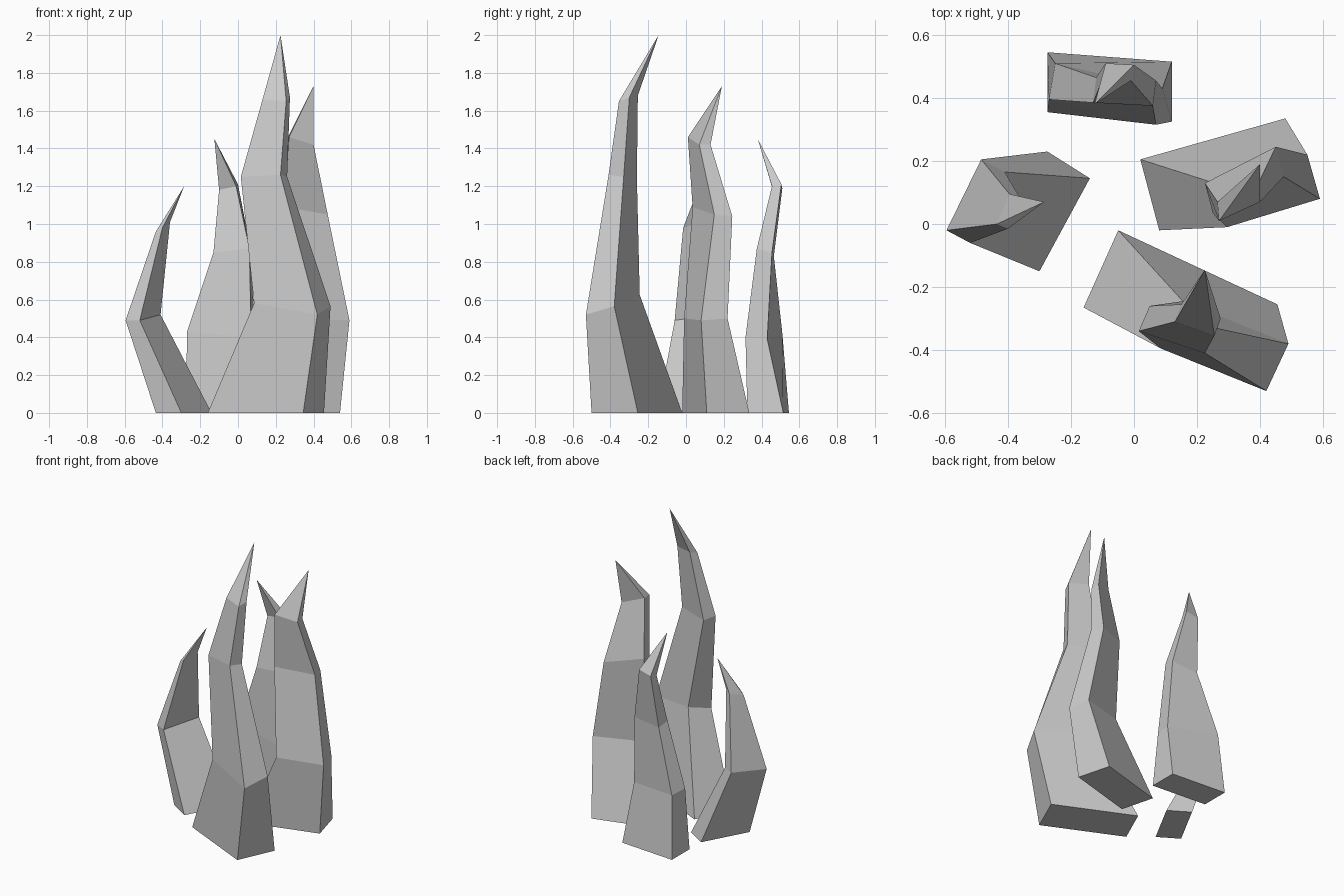
import bpy, bmesh
from mathutils import Vector


def blade(name, tip, rings):
    """Four-sided spike: each ring is a parallelogram given by its
    front-left, front-right and back-right corners; all rings end in one tip."""
    bm = bmesh.new()
    loops = []
    for fl, fr, br in rings:
        a, b, c = Vector(fl), Vector(fr), Vector(br)
        loops.append([bm.verts.new(p) for p in (a, b, c, a + c - b)])
    bm.faces.new(loops[0][::-1])
    for low, high in zip(loops, loops[1:]):
        for i in range(4):
            j = (i + 1) % 4
            bm.faces.new((low[i], low[j], high[j], high[i]))
    top = bm.verts.new(tip)
    for i in range(4):
        bm.faces.new((loops[-1][i], loops[-1][(i + 1) % 4], top))
    bmesh.ops.recalc_face_normals(bm, faces=bm.faces)
    mesh = bpy.data.meshes.new(name)
    bm.to_mesh(mesh)
    bm.free()
    obj = bpy.data.objects.new(name, mesh)
    bpy.context.collection.objects.link(obj)
    return obj


# Tallest blade at the front
blade("front_blade", (0.225, -0.145, 2.0), [
    ((-0.16, -0.265, 0), (0.345, -0.50, 0), (0.455, -0.255, 0)),
    ((0.085, -0.395, 0.58), (0.42, -0.53, 0.52), (0.49, -0.38, 0.565)),
    ((0.015, -0.34, 1.25), (0.225, -0.41, 1.26), (0.26, -0.33, 1.25)),
    ((0.13, -0.31, 1.66), (0.255, -0.355, 1.65), (0.275, -0.30, 1.67)),
])

# Second tallest blade on the right
blade("right_blade", (0.40, 0.19, 1.73), [
    ((0.08, -0.02, 0), (0.54, 0.11, 0), (0.48, 0.335, 0)),
    ((0.295, -0.01, 0.50), (0.59, 0.08, 0.49), (0.55, 0.22, 0.50)),
    ((0.25, 0.035, 1.09), (0.475, 0.15, 1.05), (0.45, 0.245, 1.04)),
    ((0.27, 0.01, 1.46), (0.40, 0.07, 1.42), (0.395, 0.13, 1.42)),
])

# Short curved blade on the left
blade("left_blade", (-0.285, 0.07, 1.2), [
    ((-0.435, -0.065, 0), (-0.30, -0.15, 0), (-0.14, 0.145, 0)),
    ((-0.595, -0.02, 0.49), (-0.52, -0.06, 0.49), (-0.41, 0.165, 0.52)),
    ((-0.435, 0.0, 0.96), (-0.40, -0.015, 0.98), (-0.36, 0.08, 1.01)),
])

# Blade at the back
blade("back_blade", (-0.125, 0.38, 1.45), [
    ((-0.275, 0.355, 0), (0.12, 0.325, 0), (0.12, 0.515, 0)),
    ((-0.27, 0.395, 0.43), (0.07, 0.315, 0.40), (0.09, 0.43, 0.39)),
    ((-0.13, 0.385, 0.85), (0.06, 0.375, 0.87), (0.07, 0.455, 0.85)),
    ((-0.10, 0.46, 1.18), (-0.01, 0.455, 1.20), (0.0, 0.505, 1.21)),
])
